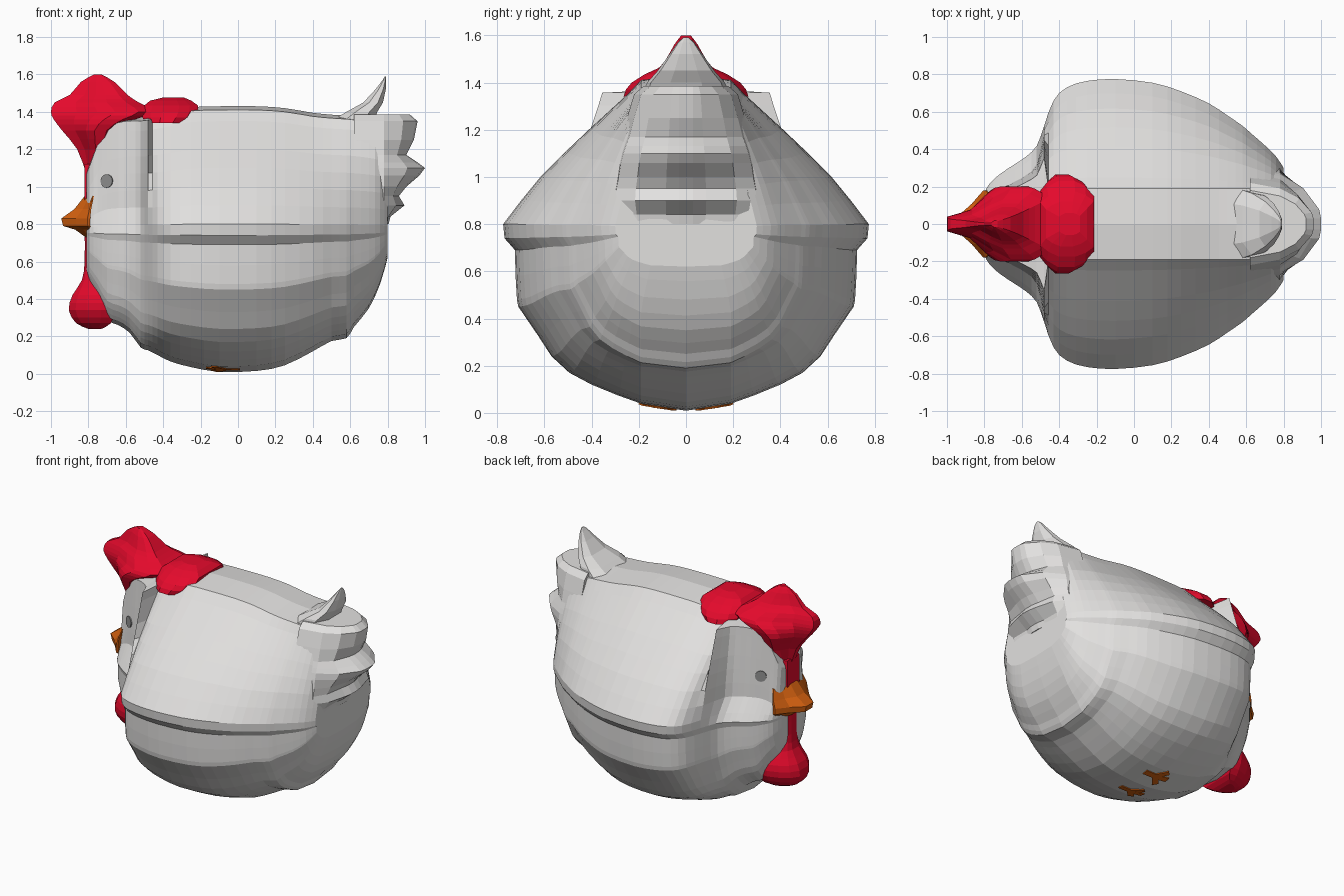
import bpy, bmesh, math
from mathutils import Vector
from mathutils.bvhtree import BVHTree

if "Cube" in bpy.data.objects:
    bpy.data.objects.remove(bpy.data.objects["Cube"])


def material(name, r, g, b):
    m = bpy.data.materials.new(name)
    m.diffuse_color = (r, g, b, 1)
    m.use_nodes = True
    m.node_tree.nodes["Principled BSDF"].inputs["Base Color"].default_value = m.diffuse_color
    return m


WHITE = material("white", 0.76, 0.75, 0.74)
RED = material("red", 0.78, 0.003, 0.025)
ORANGE = material("orange", 0.66, 0.12, 0.005)
GREY = material("eye grey", 0.26, 0.26, 0.26)


def finish(name, bm, mat):
    bmesh.ops.recalc_face_normals(bm, faces=bm.faces)
    me = bpy.data.meshes.new(name)
    bm.to_mesh(me)
    ob = bpy.data.objects.new(name, me)
    bpy.context.collection.objects.link(ob)
    me.materials.append(mat)
    return ob


def loft(name, rings, mat):
    """Skin closed rings of equal length and cap both ends."""
    bm = bmesh.new()
    vs = [[bm.verts.new(p) for p in ring] for ring in rings]
    n = len(vs[0])
    for a, b in zip(vs, vs[1:]):
        for i in range(n):
            j = (i + 1) % n
            bm.faces.new((a[i], a[j], b[j], b[i]))
    bm.faces.new(vs[0])
    bm.faces.new(vs[-1])
    return finish(name, bm, mat), bm


def smooth_keys(keys, steps):
    """Catmull-Rom interpolation through a table of stations."""
    out = []
    for i in range(len(keys) - 1):
        p0, p1, p2, p3 = (keys[min(max(k, 0), len(keys) - 1)] for k in range(i - 1, i + 3))
        for s in range(steps):
            t = s / steps
            out.append([0.5 * (2 * b + (c - a) * t + (2 * a - 5 * b + 4 * c - d) * t * t
                               + (3 * b - a - 3 * c + d) * t ** 3)
                        for a, b, c, d in zip(p0, p1, p2, p3)])
    return out + [list(keys[-1])]


def mirrored(half):
    return half + [(x, -y, z) for x, y, z in reversed(half)]


def stack(name, rows, plan, mat):
    """Stack mirrored plan outlines; rows are z, first x, last x, half width."""
    return loft(name, [mirrored([(x0 + (x1 - x0) * u, h * v, z) for u, v in plan])
                       for z, x0, x1, h in rows], mat)[0]


# Body and head: stations of x, half width, bottom, top, then head half width
stations = [
    (-.81, .12, .55, 1.08), (-.79, .19, .48, 1.13), (-.75, .24, .40, 1.24),
    (-.70, .28, .29, 1.33), (-.64, .32, .26, 1.36), (-.58, .36, .22, 1.37),
    (-.52, .42, .14, 1.37), (-.48, .53, .125, 1.375), (-.43, .66, .10, 1.385),
    (-.36, .73, .065, 1.40), (-.25, .765, .035, 1.425), (-.10, .775, .01, 1.43),
    (.10, .755, .015, 1.43), (.25, .71, .045, 1.42), (.40, .645, .12, 1.395),
    (.50, .58, .175, 1.385), (.58, .525, .19, 1.38), (.62, .49, .25, 1.375),
    (.70, .42, .35, 1.36), (.76, .36, .48, 1.34), (.80, .30, .62, 1.30)]
head_width = [.12, .155, .17, .195, .23, .265, .33, .52]
stations = [s + (head_width[i] if i < len(head_width) else s[1],)
            for i, s in enumerate(stations)]
# Cross-section: height and share of the width, with the wing lip near 0.74
section = [(.04, 0), (.075, .17), (.12, .36), (.17, .52), (.24, .65), (.33, .75),
           (.45, .89), (.48, .9), (.58, .91), (.69, .915), (.74, .99), (.80, 1),
           (.90, .87), (1.0, .73), (1.1, .56), (1.2, .38), (1.35, .1), (1.41, 0)]
WING = 0.76


def body_ring(x, w, zb, zt, wu):
    side = []
    for z, q in section:
        t = min(1, max(0, (z - .74) / .16))      # cheek blends into narrower head
        width = w + (wu - w) * t
        c = min(0.19, 0.5 * w)
        if wu < w - .001:
            c = min(c, width * .75)
            q = q + (1 - q) * .5 * t             # head sides stand steeper
        if z < WING:
            level = zb + (WING - zb) * (z - .01) / (WING - .01)
        else:
            level = WING + (zt - WING) * (z - WING) / (1.43 - WING)
        side.append((x, c + q * (width - c), level))
    return ([(x, 0, zb)] + side + [(x, 0, zt)]
            + [(a, -b, d) for a, b, d in reversed(side)])


body, body_bm = loft("body", [body_ring(*s) for s in smooth_keys(stations, 2)], WHITE)
surface = BVHTree.FromBMesh(body_bm)

# Tail feathers: jagged tips on a base as wide as the body end (z, tip, half width)
tail = [(.80, .805, .28), (.84, .815, .29), (.90, .89, .30), (.95, .86, .295),
        (1.0, .90, .285), (1.06, .97, .275), (1.10, 1.0, .265), (1.13, .96, .255),
        (1.17, .90, .24), (1.25, .94, .22), (1.35, .96, .19), (1.385, .92, .15)]
loft("tail_feathers",
     [mirrored([(.62, h + .03, z), (.78, h, z), (.79 + .55 * (tip - .79), .72 * h, z),
                (tip - .01, .22 * h + .02, z), (tip, .03, z)]) for z, tip, h in tail], WHITE)
stack("top_tail_feather", [
    (1.34, .48, .72, .19), (1.40, .58, .745, .165), (1.45, .67, .775, .12),
    (1.52, .735, .79, .07), (1.57, .773, .792, .035), (1.59, .785, .792, .012)],
    [(0, .6), (.3, 1), (.75, .9), (1, .4)], WHITE)

# Comb: tall front lobe and low rear lobe draped over the crown
stack("comb_front", smooth_keys([
    (1.08, -.815, -.76, .08), (1.20, -.86, -.70, .135), (1.30, -.94, -.66, .18),
    (1.36, -.985, -.55, .20), (1.40, -1.0, -.45, .19), (1.45, -.98, -.53, .13),
    (1.49, -.90, -.59, .09), (1.56, -.84, -.66, .05), (1.60, -.77, -.73, .02)], 2),
    [(0, .2), (.25, .38), (.45, .75), (.62, 1), (.85, 1), (1, .75)], RED)
stack("comb_rear", [
    (1.34, -.50, -.27, .265), (1.37, -.51, -.235, .255), (1.40, -.51, -.215, .23),
    (1.435, -.50, -.215, .175), (1.46, -.47, -.25, .12), (1.477, -.40, -.29, .06)],
    [(0, .65), (.15, .85), (.35, 1), (.65, 1), (.85, .88), (1, .7)], RED)

# Wattle with the narrow throat strip, and the strip above the beak
stack("wattle", smooth_keys([
    (.24, -.80, -.73, .06), (.27, -.865, -.68, .12), (.34, -.905, -.66, .165),
    (.42, -.885, -.68, .16), (.50, -.835, -.74, .11), (.60, -.82, -.77, .07),
    (.76, -.82, -.77, .07)], 2),
    [(0, .3), (.15, .62), (.4, .85), (.7, 1), (1, 1)], RED)
stack("brow_strip", [(.90, -.82, -.77, .085), (1.12, -.82, -.77, .085)],
      [(0, .75), (1, 1)], RED)

# Beak
stack("beak", [
    (.73, -.815, -.78, .12), (.77, -.87, -.785, .16), (.79, -.935, -.79, .18),
    (.83, -.945, -.79, .18), (.88, -.875, -.785, .18), (.95, -.82, -.77, .155)],
    [(0, .22), (.5, .6), (.9, 1), (1, 1)], ORANGE)

for label, side in (("left", -1), ("right", 1)):
    # Eye plate lying on the head surface
    hit, normal, _, _ = surface.ray_cast(Vector((-.70, 2 * side, 1.03)), Vector((0, -side, 0)))
    bm = bmesh.new()
    bmesh.ops.create_cone(bm, cap_ends=True, segments=16, radius1=.036, radius2=.036, depth=.009)
    eye = finish(label + "_eye", bm, GREY)
    if normal.y * side < 0:
        normal = -normal
    eye.rotation_euler = normal.to_track_quat('Z', 'Y').to_euler()
    eye.location = hit + normal * .003

    # Foot: toes draped on the underside
    bm = bmesh.new()
    for angle, length in ((180, .10), (132, .09), (228, .09), (0, .08)):
        d = Vector((math.cos(math.radians(angle)), math.sin(math.radians(angle)), 0))
        n = Vector((-d.y, d.x, 0)) * .02
        rows = []
        for k in range(5):
            row = []
            for e in (-1, 1):
                p = Vector((-.07, .12 * side, -1)) + d * length * k / 4 + n * e
                hit = surface.ray_cast(p, Vector((0, 0, 1)))[0]
                row.append(bm.verts.new(hit - Vector((0, 0, .006))))
            rows.append(row)
        for a, b in zip(rows, rows[1:]):
            bm.faces.new((a[0], a[1], b[1], b[0]))
    foot = finish(label + "_foot", bm, ORANGE)
    solid = foot.modifiers.new("thickness", 'SOLIDIFY')
    solid.thickness = .006
    solid.offset = 0
